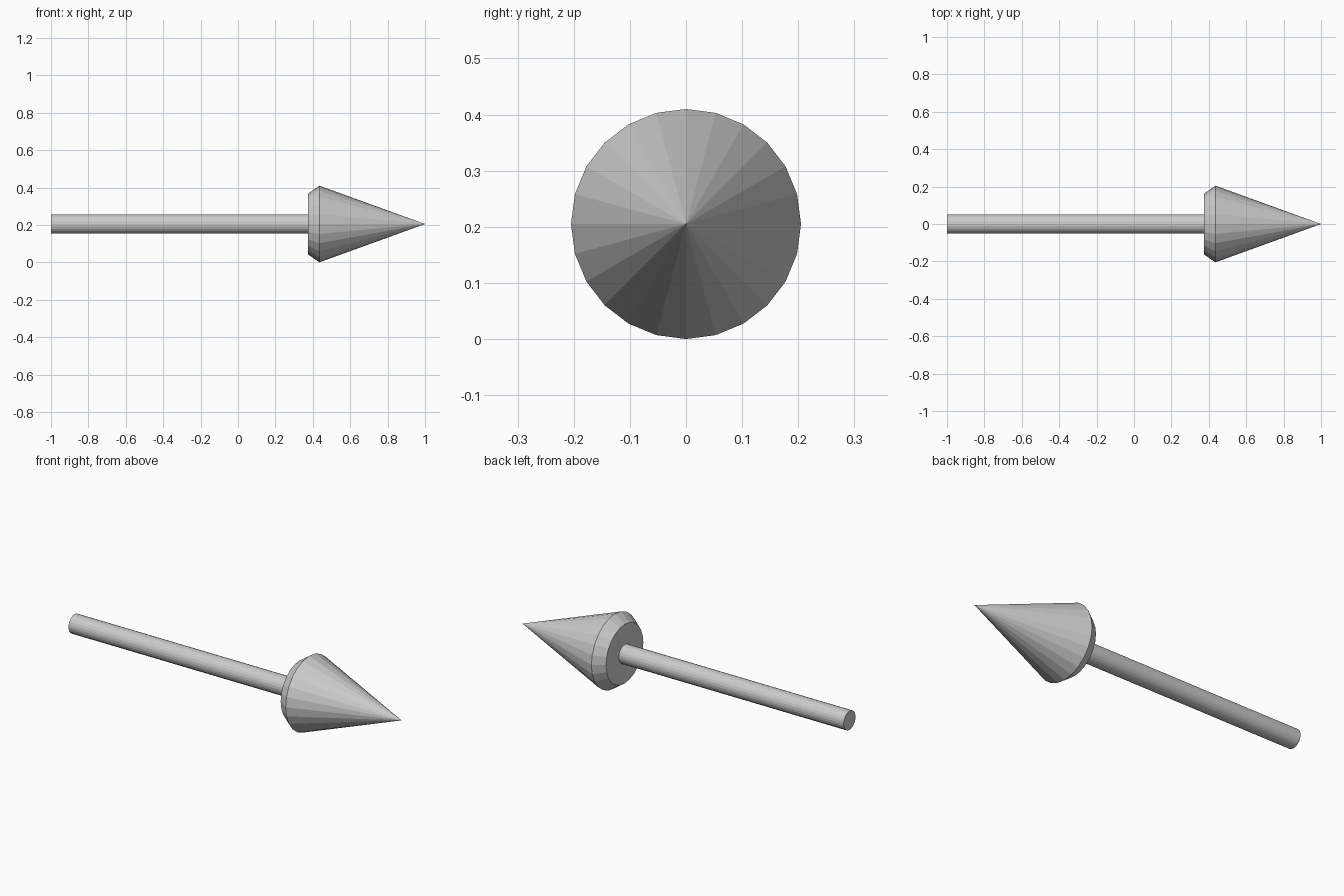
import bpy, bmesh
from math import sin, cos, tau

if "Cube" in bpy.data.objects:
    bpy.data.objects.remove(bpy.data.objects["Cube"])

SIDES = 24
HEAD_R = 0.205


def lathe_x(name, profile):
    """Revolve (x, radius) points around the arrow's axis; radius 0 gives a point."""
    bm = bmesh.new()
    rings = []
    for x, r in profile:
        count = SIDES if r > 0 else 1
        rings.append([bm.verts.new((x, r * sin(tau * i / SIDES),
                                    HEAD_R + r * cos(tau * i / SIDES)))
                      for i in range(count)])
    for a, b in zip(rings, rings[1:]):
        for i in range(SIDES):
            j = (i + 1) % SIDES
            if len(b) == 1:
                bm.faces.new((a[i], a[j], b[0]))
            else:
                bm.faces.new((a[i], a[j], b[j], b[i]))
    # Flat caps on open ends
    for ring in (rings[0], rings[-1]):
        if len(ring) > 1:
            bm.faces.new(ring)
    bmesh.ops.recalc_face_normals(bm, faces=bm.faces)
    mesh = bpy.data.meshes.new(name)
    bm.to_mesh(mesh)
    bm.free()
    obj = bpy.data.objects.new(name, mesh)
    bpy.context.collection.objects.link(obj)
    return obj


# Straight rod, ending just inside the head
lathe_x("arrow_shaft", [(-1.0, 0.052), (0.38, 0.052)])

# Cone with a bevelled shoulder at its back
lathe_x("arrow_head", [(0.375, 0.163), (0.435, HEAD_R), (1.0, 0)])
